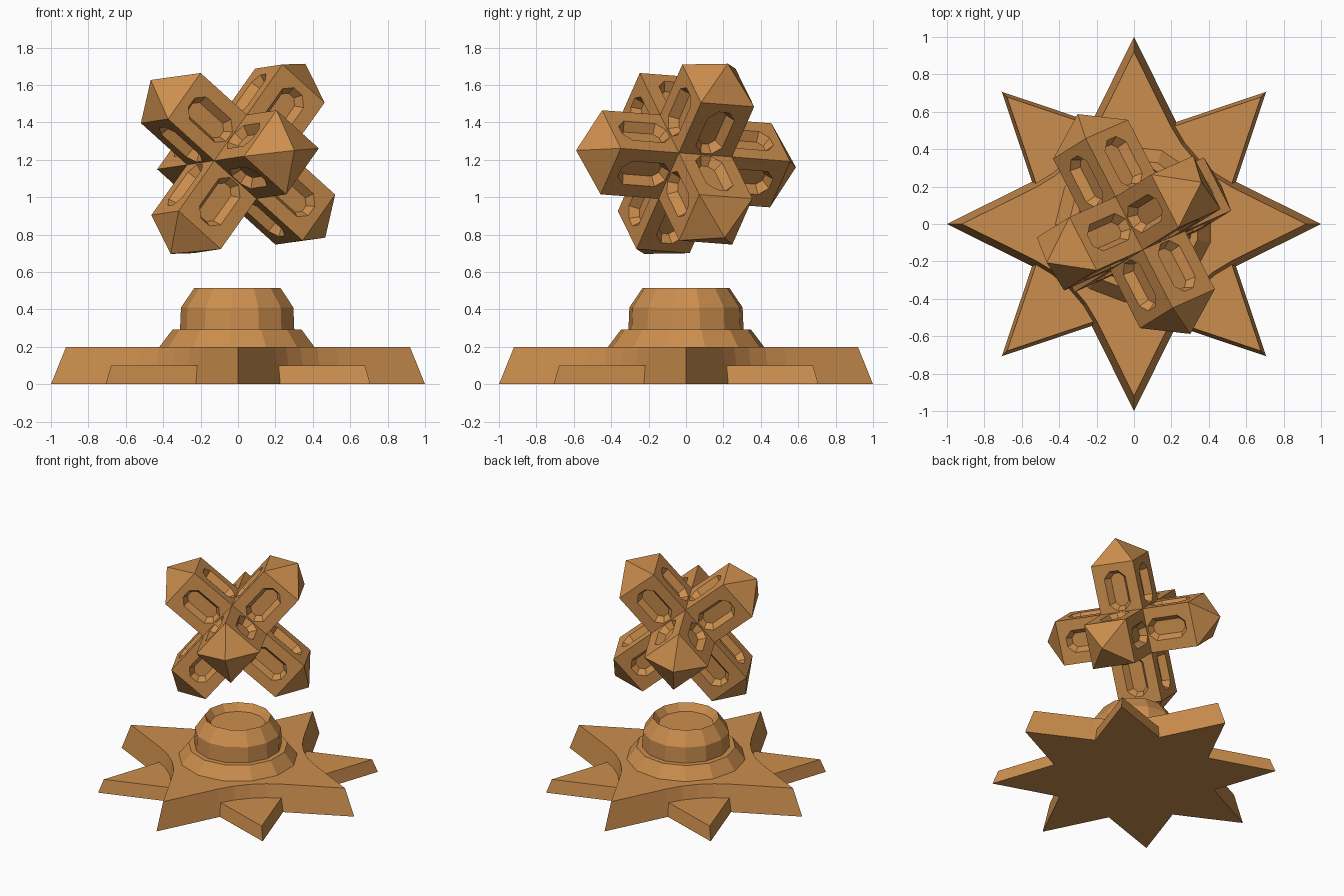
import bpy, bmesh, math
from mathutils import Vector, Matrix

if "Cube" in bpy.data.objects:
    bpy.data.objects.remove(bpy.data.objects["Cube"])

mat = bpy.data.materials.new("warm_orange")
mat.diffuse_color = (0.6, 0.27, 0.075, 1)
mat.use_nodes = True
mat.node_tree.nodes["Principled BSDF"].inputs["Base Color"].default_value = mat.diffuse_color


def finish(name, bm):
    bmesh.ops.remove_doubles(bm, verts=bm.verts, dist=0.0005)
    bmesh.ops.recalc_face_normals(bm, faces=bm.faces)
    me = bpy.data.meshes.new(name)
    bm.to_mesh(me)
    bm.free()
    me.materials.append(mat)
    ob = bpy.data.objects.new(name, me)
    bpy.context.collection.objects.link(ob)
    return ob


# Four-pointed star outline with rounded inner corners
def star_outline(rot):
    p, q, r = Vector((0.545, 0.226)), Vector((0.332, 0.332)), Vector((0.226, 0.545))
    quarter = [Vector((1, 0))]
    for i in range(5):
        t = i / 4
        quarter.append(p * (1 - t) ** 2 + q * 2 * t * (1 - t) + r * t * t)
    return [Matrix.Rotation(rot + k * math.pi / 2, 2) @ v for k in range(4) for v in quarter]


def inset_outline(pts, d):
    out = []
    for i, p in enumerate(pts):
        e1 = (p - pts[i - 1]).normalized()
        e2 = (pts[(i + 1) % len(pts)] - p).normalized()
        n1, n2 = Vector((-e1.y, e1.x)), Vector((-e2.y, e2.x))
        out.append(p + (n1 + n2) * d / (1 + n1.dot(n2)))
    return out


def tapered_star(name, rot, height, inset):
    bm = bmesh.new()
    low = star_outline(rot)
    b = [bm.verts.new((*p, 0)) for p in low]
    t = [bm.verts.new((*p, height)) for p in inset_outline(low, inset)]
    n = len(b)
    for i in range(n):
        j = (i + 1) % n
        bm.faces.new((b[i], b[j], t[j], t[i]))
    bm.faces.new(t)
    bm.faces.new(b[::-1])
    finish(name, bm)


tapered_star("tall_star_base", 0, 0.2, 0.036)
tapered_star("low_star_base", math.pi / 4, 0.1, 0.018)

# Stepped round socket with a shallow recess
profile = [(0.42, 0.2), (0.35, 0.292), (0.31, 0.292), (0.305, 0.41),
           (0.235, 0.513), (0.195, 0.46)]
SIDES = 13
bm = bmesh.new()
rings = []
for r, z in profile:
    rings.append([bm.verts.new((r * math.cos(math.pi + math.tau * k / SIDES),
                                r * math.sin(math.pi + math.tau * k / SIDES), z))
                  for k in range(SIDES)])
for lo, hi in zip(rings, rings[1:]):
    for k in range(SIDES):
        m = (k + 1) % SIDES
        bm.faces.new((lo[k], lo[m], hi[m], hi[k]))
bm.faces.new(rings[-1])
bm.faces.new(rings[0][::-1])
finish("socket", bm)

# Floating six-armed jack: square arms, pyramid tips, a slot in every side
W, SHOULDER, TIP, DEPTH = 0.16, 0.51, 0.662, 0.05
S0, S1 = 0.17, 0.455


def slot_ring(inset, width):
    a, b, c = S0 + inset, S1 - inset, width * 0.6
    return [(a, -width + c), (a + c, -width), (b - c, -width), (b, -width + c),
            (b, width - c), (b - c, width), (a + c, width), (a, width - c)]


def arm(bm, axis, side, up):
    def vert(t, s, h):
        return bm.verts.new(axis * t + side * s + up * h)
    corners = [vert(t, s, W) for t, s in
               ((W, -W), (SHOULDER, -W), (SHOULDER, W), (W, W))]
    rim = [vert(t, s, W) for t, s in slot_ring(0, 0.08)]
    floor = [vert(t, s, W - DEPTH) for t, s in slot_ring(0.025, 0.05)]
    for i in range(4):
        j = (i + 1) % 4
        bm.faces.new((corners[i], rim[2 * i + 1], rim[2 * i]))
        bm.faces.new((corners[i], corners[j], rim[(2 * i + 2) % 8], rim[2 * i + 1]))
    for i in range(8):
        j = (i + 1) % 8
        bm.faces.new((rim[i], rim[j], floor[j], floor[i]))
    bm.faces.new(floor)
    bm.faces.new((corners[1], corners[2], vert(TIP, 0, 0)))


bm = bmesh.new()
a = Vector((0.3, -0.585, 0.045)).normalized()
b = Vector((0.35, 0.25, 0.51))
b = (b - a * b.dot(a)).normalized()
axes = [a, b, a.cross(b)]
for i in range(3):
    for sign in (1, -1):
        for k in range(4):
            u, v = axes[(i + 1) % 3], axes[(i + 2) % 3]
            up = (u, v, -u, -v)[k]
            arm(bm, axes[i] * sign, (v, -u, -v, u)[k], up)
jack = finish("floating_jack", bm)
jack.location = (0, 0, 1.205)
